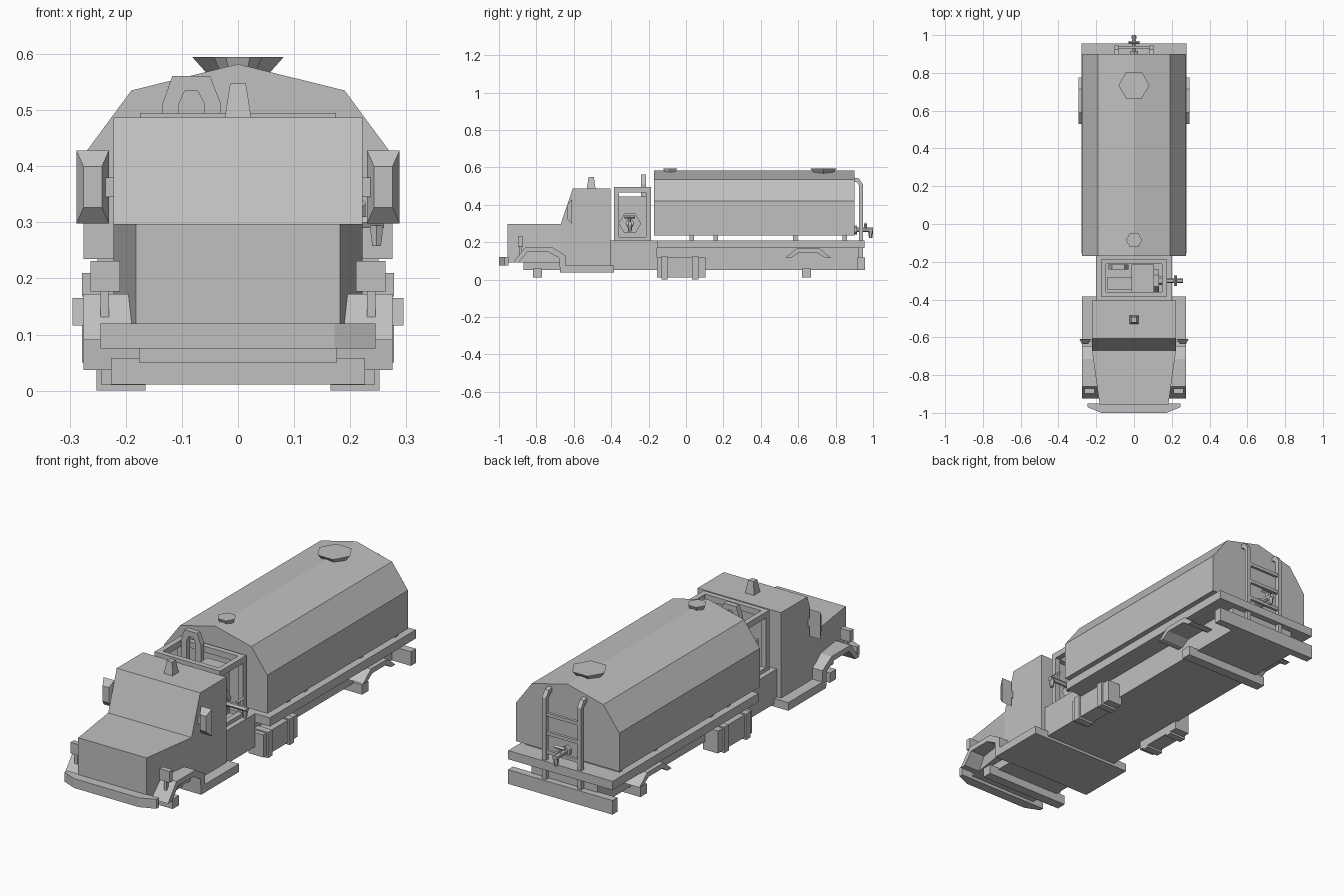
import bpy, bmesh, math
from mathutils import Vector, Matrix

cube = bpy.data.objects.get("Cube")
if cube:
    bpy.data.objects.remove(cube, do_unlink=True)

grey = bpy.data.materials.new("plain grey")
grey.use_nodes = True
GREY = (0.53, 0.53, 0.53, 1)
grey.diffuse_color = GREY
grey.node_tree.nodes["Principled BSDF"].inputs["Base Color"].default_value = GREY


def finish(name, bm):
    bmesh.ops.recalc_face_normals(bm, faces=bm.faces)
    mesh = bpy.data.meshes.new(name)
    bm.to_mesh(mesh)
    bm.free()
    mesh.materials.append(grey)
    ob = bpy.data.objects.new(name, mesh)
    bpy.context.collection.objects.link(ob)
    return ob


def prism(name, pts, axis, lo, hi):
    """Extrude a flat outline along x, y or z from lo to hi."""
    place = {"x": lambda a, b, t: (t, a, b),
             "y": lambda a, b, t: (a, t, b),
             "z": lambda a, b, t: (a, b, t)}[axis]
    bm = bmesh.new()
    face = bm.faces.new([bm.verts.new(place(a, b, lo)) for a, b in pts])
    ext = bmesh.ops.extrude_face_region(bm, geom=[face])
    moved = [v for v in ext["geom"] if isinstance(v, bmesh.types.BMVert)]
    bmesh.ops.translate(bm, verts=moved, vec=place(0, 0, hi - lo))
    return finish(name, bm)


def box(name, x, y, z):
    return prism(name, [(x[0], y[0]), (x[1], y[0]), (x[1], y[1]), (x[0], y[1])], "z", *z)


def wide(name, half, y, z):
    return box(name, (-half, half), y, z)


def cone(name, centre, r1, r2, depth, sides=6, direction=(0, 0, 1), spin=0):
    bm = bmesh.new()
    bmesh.ops.create_cone(bm, cap_ends=True, segments=sides, radius1=r1, radius2=r2, depth=depth)
    turn = Vector((0, 0, 1)).rotation_difference(Vector(direction)).to_matrix().to_4x4()
    bm.transform(Matrix.Translation(centre) @ turn @ Matrix.Rotation(spin, 4, "Z"))
    return finish(name, bm)


def mirrored(ob):
    mod = ob.modifiers.new("both sides", "MIRROR")
    mod.use_axis = (True, False, False)
    return ob


def symmetric(half):
    """Complete a right-hand outline with its mirror image."""
    return half + [(-a, b) for a, b in reversed(half) if a != 0]


# Tank with its lids and supports
prism("tank", symmetric([(0, .582), (.19, .535), (.275, .42), (.275, .235)]), "y", -.17, .9)
cone("large_lid", (0, .735, .58), .055, .082, .03, spin=math.pi / 2)
cone("small_lid", (0, -.085, .582), .032, .043, .026, spin=math.pi / 2)
for y in (.03, .16, .585, .85):
    wide("tank_support", .25, (y - .012, y + .012), (.2, .24))

# Chassis and bed
wide("chassis", .176, (-.16, .925), (.05, .175))
wide("bed", .278, (-.155, .955), (.168, .21))
wide("front_chassis_block", .2, (-.41, -.155), (.05, .21))
wide("rear_bumper", .278, (.918, .956), (.05, .118))
for y in (-.795, .645):
    wide("axle_beam", .226, (y - .024, y + .024), (.011, .058))

# Side lockers with straps
mirrored(box("side_locker", (.165, .243), (-.155, .105), (.01, .118)))
for y in (-.115, .05):
    mirrored(box("locker_strap", (.165, .252), (y - .017, y + .017), (0, .124)))

# Rear wheel arches
mirrored(prism("rear_arch", [(.53, .116), (.59, .165), (.715, .165), (.775, .116),
                             (.742, .116), (.705, .141), (.6, .141), (.562, .116)],
               "x", .17, .295))

# Cab and bonnet
prism("cab", [(-.67, .05), (-.67, .297), (-.605, .487), (-.405, .487), (-.405, .05)],
      "x", -.222, .222)
prism("bonnet", symmetric([(.182, -.955), (.222, -.67)]), "z", .09, .297)
wide("bonnet_base", .176, (-.87, -.64), (.05, .11))
wide("cab_floor", .275, (-.67, -.385), (.037, .076))

# Front fenders
mirrored(prism("front_fender", [(-.925, .09), (-.86, .172), (-.715, .172), (-.645, .13),
                                (-.645, .05), (-.673, .037), (-.678, .115), (-.735, .147),
                                (-.848, .147), (-.895, .09)], "x", .165, .275))

# Front bumper
prism("front_bumper", symmetric([(.172, -1), (.245, -.97), (.245, -.95)]), "z", .075, .12)

# Headlights on stalks
mirrored(box("headlight", (.21, .263), (-.897, -.872), (.177, .231)))
mirrored(box("headlight_stalk", (.23, .245), (-.892, -.877), (.13, .18)))

# Wing mirrors, narrowing towards the front
wing = cone("wing_mirror", (0, 0, 0), .5 ** .5, .4, 1, 4, (0, -1, 0), math.pi / 4)
for v in wing.data.vertices:
    v.co = Vector((.259 + v.co.x * .058, -.623 + v.co.y * .026, .363 + v.co.z * .13))
mirrored(wing)
mirrored(box("mirror_arm", (.21, .245), (-.622, -.61), (.345, .38)))

# Roof beacon
cone("beacon", (0, -.507, .515), .034, .02, .064, 4, spin=math.pi / 4)

# Pump bay frame
for y in (-.372, -.2):
    mirrored(box("bay_post", (.149, .175), (y - .013, y + .013), (.2, .494)))
    wide("bay_cross_beam", .175, (y - .013, y + .013), (.466, .495))
    wide("bay_lower_beam", .175, (y - .013, y + .013), (.2, .228))
mirrored(box("bay_top_rail", (.149, .175), (-.385, -.187), (.466, .495)))
mirrored(box("bay_bottom_rail", (.149, .175), (-.385, -.187), (.2, .228)))

# Pump inside the bay
box("pump_cabinet", (-.012, .105), (-.36, -.215), (.2, .445))
box("pump_motor", (-.14, -.01), (-.35, -.28), (.2, .36))
cone("pump_flange", (.118, -.3, .3), .06, .06, .03, 6, (1, 0, 0))
prism("hose_arch", [(-.135, .3), (-.135, .51), (-.117, .561), (-.05, .561), (-.03, .51),
                    (-.03, .3), (-.06, .3), (-.06, .512), (-.072, .534), (-.095, .534),
                    (-.105, .512), (-.105, .3)], "y", -.24, -.214)


# Valves
def valve(start, out, length):
    base, out = Vector(start), Vector(out)
    side = out.cross(Vector((0, 0, 1)))
    tip = base + out * (length - .013)
    grip = base + out * (length - .04)
    cone("valve_collar", base + out * .01, .024, .024, .02, 6, out)
    cone("valve_pipe", base + out * length * .5, .012, .012, length, 6, out)
    cone("valve_outlet", tip - Vector((0, 0, .024)), .009, .014, .036, 6)
    cone("valve_stem", grip + Vector((0, 0, .018)), .007, .007, .036, 4)
    cone("valve_handle", grip + Vector((0, 0, .034)), .008, .008, .056, 4, side)


valve((.13, -.3, .3), (1, 0, 0), .13)
valve((0, .895, .265), (0, 1, 0), .105)

# Rear ladder
mirrored(prism("ladder_rail", [(.89, .547), (.925, .54), (.945, .51), (.945, .05), (.925, .05),
                               (.925, .505), (.913, .52), (.89, .527)], "x", .083, .104))
for z in (.25, .34, .43):
    wide("ladder_rung", .09, (.928, .942), (z - .008, z + .008))
